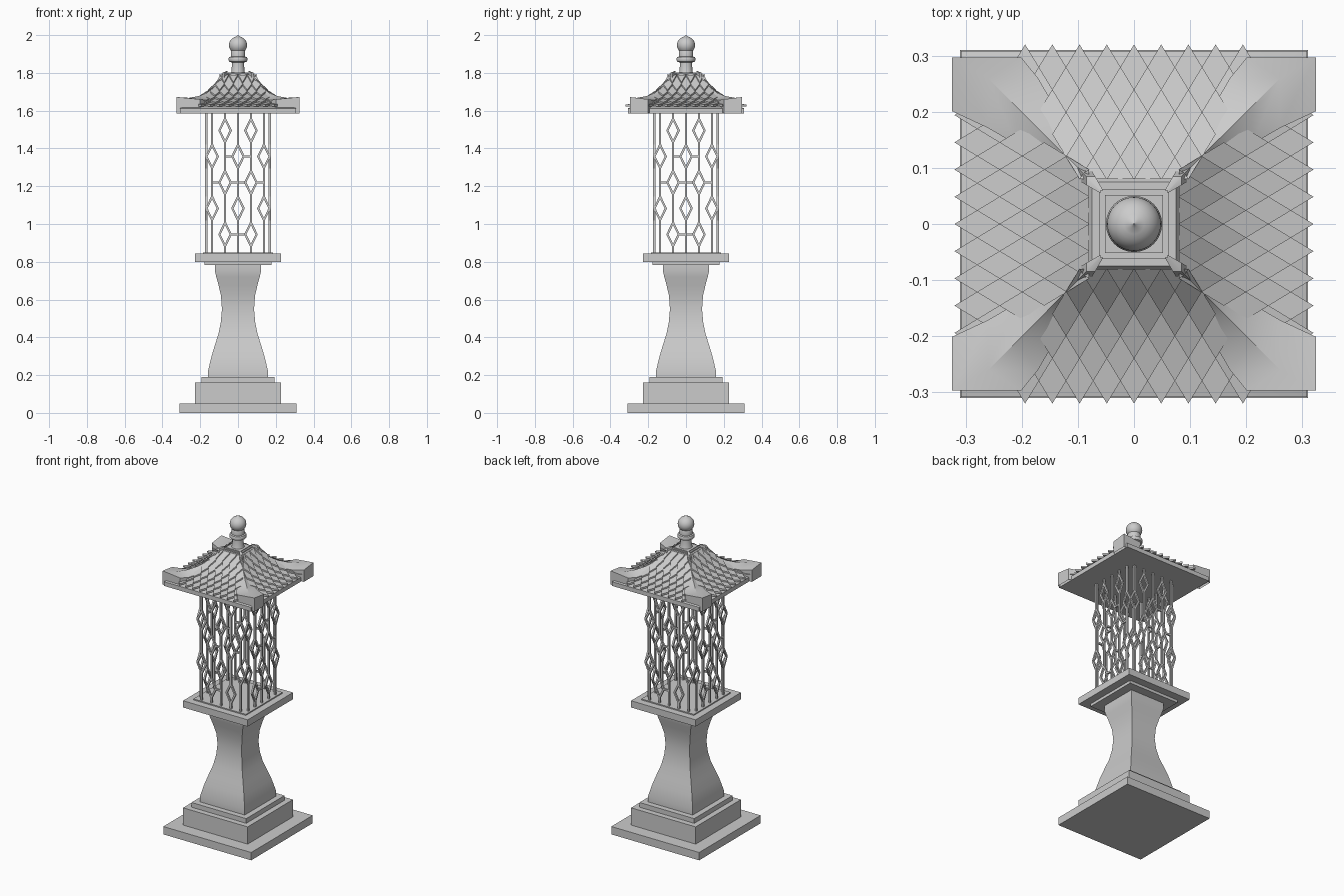
import bpy, bmesh, math
from mathutils import Vector, Matrix

if "Cube" in bpy.data.objects:
    bpy.data.objects.remove(bpy.data.objects["Cube"])

stone = bpy.data.materials.new("light grey stone")
stone.diffuse_color = (0.6, 0.6, 0.6, 1)
stone.use_nodes = True
stone.node_tree.nodes["Principled BSDF"].inputs["Base Color"].default_value = stone.diffuse_color


def finish(name, bm, smooth=False):
    bmesh.ops.recalc_face_normals(bm, faces=bm.faces)
    me = bpy.data.meshes.new(name)
    bm.to_mesh(me)
    bm.free()
    me.materials.append(stone)
    ob = bpy.data.objects.new(name, me)
    bpy.context.collection.objects.link(ob)
    if smooth:
        bpy.context.view_layer.objects.active = ob
        ob.select_set(True)
        bpy.ops.object.shade_smooth_by_angle(angle=math.radians(35))
        ob.select_set(False)
    return ob


def loft(name, rings, smooth=False):
    """Skin a list of closed rings and cap both ends."""
    bm = bmesh.new()
    vs = [[bm.verts.new(p) for p in r] for r in rings]
    n = len(rings[0])
    for a, b in zip(vs, vs[1:]):
        for i in range(n):
            j = (i + 1) % n
            bm.faces.new((a[i], a[j], b[j], b[i]))
    bm.faces.new(vs[0][::-1])
    bm.faces.new(vs[-1])
    return finish(name, bm, smooth)


def square(h, z):
    return [(-h, -h, z), (h, -h, z), (h, h, z), (-h, h, z)]


def circle(r, z, n=32):
    return [(r * math.cos(2 * math.pi * i / n), r * math.sin(2 * math.pi * i / n), z) for i in range(n)]


def slab(name, h, z0, z1):
    return loft(name, [square(h, z0), square(h, z1)])


def lerp_profile(prof, x):
    for (x0, z0), (x1, z1) in zip(prof, prof[1:]):
        if x <= x1:
            return z0 + (z1 - z0) * (x - x0) / (x1 - x0)
    return prof[-1][1]


# Stepped base
slab("base_slab", 0.31, 0, 0.05)
slab("base_block", 0.228, 0.05, 0.16)
slab("base_step", 0.193, 0.16, 0.19)

# Waisted square pedestal
waist = [(.158, .19), (.158, .225), (.14, .3), (.122, .36), (.103, .42), (.091, .48), (.085, .55),
         (.09, .62), (.104, .68), (.115, .72), (.122, .75), (.122, .785)]
loft("pedestal", [square(h, z) for h, z in waist], True)

# Platform with a raised inner tray
slab("platform_neck", 0.178, 0.782, 0.80)
slab("platform", 0.228, 0.80, 0.843)
slab("platform_tray", 0.185, 0.843, 0.85)

# Lattice: chains of diamonds joined by straight links
T = 0.011
Z0, Z1 = 0.85, 1.59


def bar(bm, p, q, rot):
    a, b = Vector((p[0], -0.168, p[1])), Vector((q[0], -0.168, q[1]))
    d = b - a
    ang = math.atan2(d.x, d.z)
    m = rot @ Matrix.Translation((a + b) / 2) @ Matrix.Rotation(ang, 4, 'Y') @ Matrix.Diagonal((T, T, d.length + T * .4, 1))
    bmesh.ops.create_cube(bm, size=1, matrix=m)


PERIOD, HH, HW = 0.275, 0.062, 0.03
for side, name in enumerate(("front", "right", "back", "left")):
    rot = Matrix.Rotation(side * math.pi / 2, 4, 'Z')
    bm = bmesh.new()
    for c in range(-2, 3):
        x = c * 0.0685
        z = 0.945 if c % 2 else 0.8075 + PERIOD
        low = Z0
        while z < Z1:
            bar(bm, (x, low), (x, z - HH), rot)
            for s in (-1, 1):
                bar(bm, (x, z - HH), (x + s * HW, z), rot)
                bar(bm, (x + s * HW, z), (x, min(z + HH, Z1)), rot)
            low = z + HH
            z += PERIOD
        if low < Z1:
            bar(bm, (x, low), (x, Z1), rot)
    # a few short cross ties
    for c, z in ((-1, 1.22), (1, 1.22), (-1, 0.945), (0, 1.3575)):
        bar(bm, (c * .0685 + HW, z), ((c + 1) * .0685, z), rot)
    finish("lattice_" + name, bm)

# Roof: curved pyramid with raised hips at the corners
tile_prof = [(.075, 1.79), (.09, 1.765), (.12, 1.73), (.16, 1.69), (.2, 1.662), (.25, 1.637), (.308, 1.612)]
hip_prof = [(.06, 1.81), (.085, 1.80), (.105, 1.755), (.13, 1.72), (.165, 1.695), (.21, 1.677), (.26, 1.668), (.312, 1.672)]
slab("eave_slab", 0.308, 1.585, 1.612)
loft("roof_body", [square(.3, 1.6)] + [square(h, z) for h, z in reversed(tile_prof)], True)
slab("roof_crown", 0.062, 1.77, 1.797)

for i, name in enumerate(("front_right", "back_right", "back_left", "front_left")):
    sx, sy = (1, 1, -1, -1)[i], (-1, 1, 1, -1)[i]
    rings = []
    for h, z in hip_prof:
        w = .055 + (h - .06) * .58
        hx, hy = h * (1 + .04 * (h > .3)), h * (1 - .048 * (h > .3))
        lo = max(1.585, lerp_profile(tile_prof, h) - .03) if h < .3 else 1.585
        drop = .012 if h > .1 else 0
        pts = [(hx, hy, z), (w, hy, z - drop), (w, hy, lo), (w, w, lo), (hx, w, lo), (hx, w, z - drop)]
        # the corner's lower edge closes the solid below the fold
        pts = [pts[0], pts[1], pts[2], (hx, hy, lo), pts[4], pts[5]]
        rings.append([(sx * a, sy * b, c) for a, b, c in pts])
    bm = bmesh.new()
    vs = [[bm.verts.new(p) for p in r] for r in rings]
    for a, b in zip(vs, vs[1:]):
        for k in (0, 1, 4, 5):
            j = (k + 1) % 6
            # top folds, side walls
            if k in (0, 5, 1, 4) and k != 4 or k == 4:
                bm.faces.new((a[k], a[j], b[j], b[k]))
    for r in (vs[0], vs[-1]):
        bm.faces.new((r[0], r[1], r[2], r[3]))
        bm.faces.new((r[0], r[3], r[4], r[5]))
    finish("hip_" + name, bm, True)

# Overlapping diamond shingles on each slope
for side, name in enumerate(("front", "right", "back", "left")):
    rot = Matrix.Rotation(side * math.pi / 2, 4, 'Z')
    bm = bmesh.new()
    for row in range(6):
        n = 9 - row
        tip = .32 - .04 * row
        for k in range(n):
            x = (k - (n - 1) / 2) * .0485
            top = []
            for dx, dy, lift in ((0, 0, .02), (.0243, .04, .012), (0, .08, .002), (-.0243, .04, .012)):
                y = max(tip - dy, .08)
                top.append((x + dx, -y, lerp_profile(tile_prof, y) + lift))
            a = [bm.verts.new(rot @ Vector(p)) for p in top]
            b = [bm.verts.new(rot @ Vector((p[0], p[1], p[2] - .011))) for p in top]
            bm.faces.new(a)
            bm.faces.new(b[::-1])
            for j in range(4):
                m = (j + 1) % 4
                bm.faces.new((a[j], b[j], b[m], a[m]))
    finish("shingles_" + name, bm)

# Finial: flared stem, collar and pointed ball
slab("finial_base", 0.052, 1.79, 1.802)
prof = [(.038, 1.80), (.034, 1.81), (.032, 1.855), (.047, 1.86), (.05, 1.867), (.05, 1.876), (.047, 1.883),
        (.038, 1.886), (.038, 1.915)]
prof += [(.048 * math.cos(a), 1.947 + .046 * math.sin(a)) for a in [math.radians(d) for d in range(-40, 76, 12)]]
prof += [(.007, 1.994), (.001, 2.0)]
loft("finial", [circle(r, z) for r, z in prof], True)
